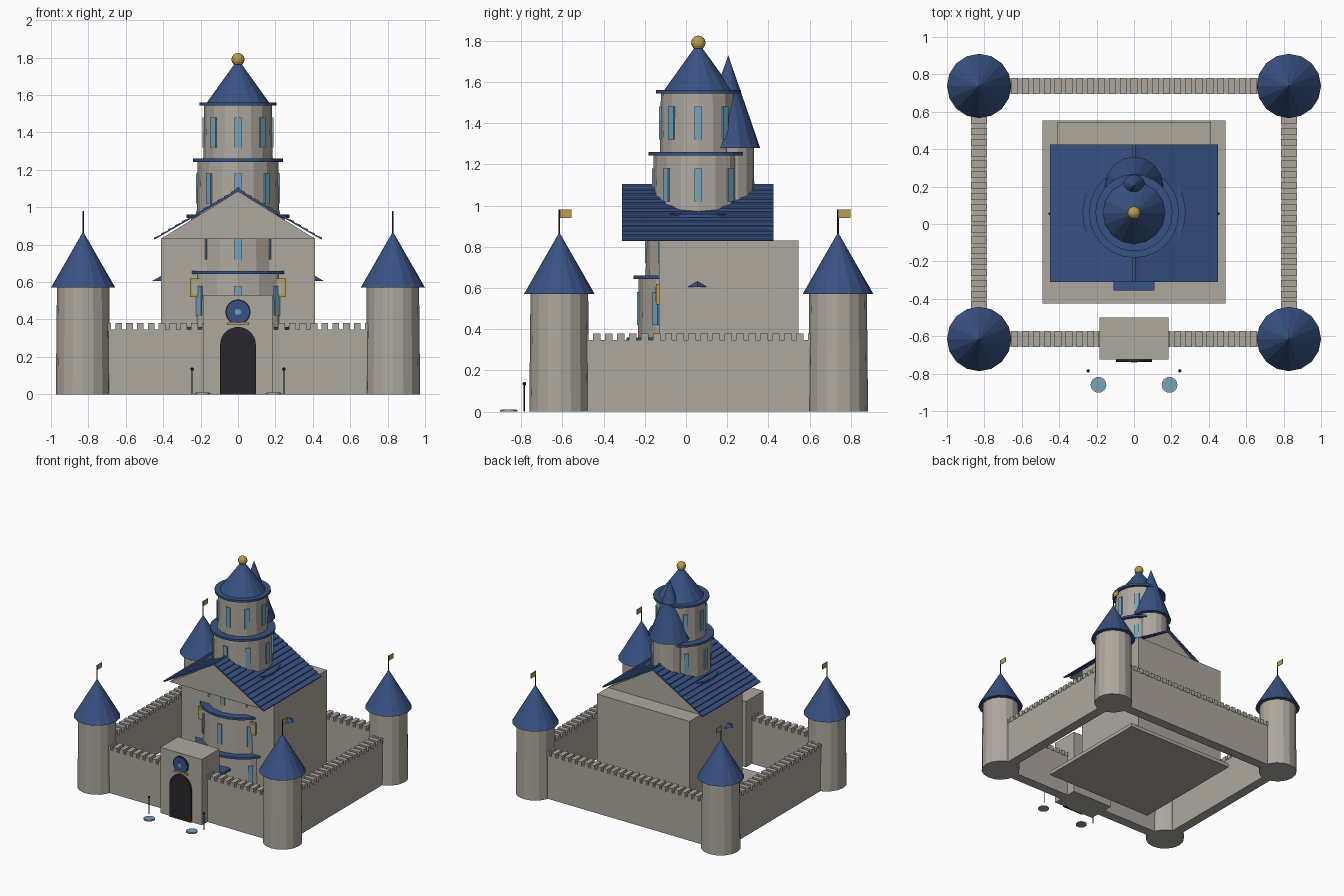
import bpy, bmesh, math
from mathutils import Matrix

if "Cube" in bpy.data.objects:
    bpy.data.objects.remove(bpy.data.objects["Cube"])


def mat(name, c):
    m = bpy.data.materials.new(name)
    m.diffuse_color = (*c, 1)
    m.use_nodes = True
    m.node_tree.nodes["Principled BSDF"].inputs["Base Color"].default_value = m.diffuse_color
    return m


STONE = mat("stone", (0.42, 0.39, 0.34))
BLUE = mat("roof_blue", (0.04, 0.085, 0.23))
GLASS = mat("glass", (0.17, 0.38, 0.52))
GOLD = mat("gold", (0.5, 0.34, 0.07))
DARK = mat("dark", (0.02, 0.02, 0.025))


def finish(name, bm, m):
    bmesh.ops.recalc_face_normals(bm, faces=bm.faces[:])
    me = bpy.data.meshes.new(name)
    bm.to_mesh(me)
    bm.free()
    me.materials.append(m)
    ob = bpy.data.objects.new(name, me)
    bpy.context.collection.objects.link(ob)
    return ob


def add_box(bm, x0, x1, y0, y1, z0, z1):
    M = Matrix.Translation(((x0 + x1) / 2, (y0 + y1) / 2, (z0 + z1) / 2)) @ Matrix.Diagonal(
        (x1 - x0, y1 - y0, z1 - z0, 1))
    bmesh.ops.create_cube(bm, size=1, matrix=M)


def box(name, m, *b):
    bm = bmesh.new()
    add_box(bm, *b)
    return finish(name, bm, m)


def cone(name, m, x, y, z0, z1, r0, r1, n=16, rot=Matrix()):
    bm = bmesh.new()
    M = Matrix.Translation((x, y, (z0 + z1) / 2)) @ rot
    bmesh.ops.create_cone(bm, cap_ends=True, segments=n, radius1=r0, radius2=r1,
                          depth=z1 - z0, matrix=M)
    return finish(name, bm, m)


def ball(name, m, x, y, z, r, n=12):
    bm = bmesh.new()
    bmesh.ops.create_uvsphere(bm, u_segments=n, v_segments=8, radius=r,
                              matrix=Matrix.Translation((x, y, z)))
    return finish(name, bm, m)


def extrude_y(name, m, pts, y0, y1):
    # closed xz profile extruded along y
    bm = bmesh.new()
    f = bm.faces.new([bm.verts.new((x, y0, z)) for x, z in pts])
    g = bmesh.ops.extrude_face_region(bm, geom=[f])["geom"]
    bmesh.ops.translate(bm, vec=(0, y1 - y0, 0),
                        verts=[v for v in g if isinstance(v, bmesh.types.BMVert)])
    return finish(name, bm, m)


XT, YF, YB, CY = 0.828, -0.615, 0.738, 0.06

# corner towers with roofs and flags
for x in (-XT, XT):
    for y in (YF, YB):
        cone("corner_tower", STONE, x, y, 0, 0.58, 0.146, 0.14)
        cone("corner_roof", BLUE, x, y, 0.57, 0.87, 0.172, 0)
        cone("flag_pole", DARK, x, y, 0.85, 0.98, 0.004, 0.004, 6)
        box("flag", GOLD, x - 0.002, x + 0.002, y, y + 0.06, 0.94, 0.98)

# curtain walls with merlons
T, P, W = 0.04, 0.058, 0.036


def wall(along_x, c, a, b):
    bm = bmesh.new()

    def part(s, e, t, z0, z1):
        if along_x:
            add_box(bm, s, e, c - t, c + t, z0, z1)
        else:
            add_box(bm, c - t, c + t, s, e, z0, z1)
    part(a, b, T, 0, 0.347)
    n = int((b - a) / P)
    for i in range(n + 1):
        m = (a + b) / 2 + (i - n / 2) * P
        part(m - W / 2, m + W / 2, T + 0.003, 0.34, 0.38)
    finish("curtain_wall", bm, STONE)


for y in (YF, YB):
    wall(True, y, -0.72, 0.72)
for x in (-XT, XT):
    wall(False, x, -0.5, 0.62)

# gatehouse, arched gate, round window
box("gatehouse", STONE, -0.185, 0.185, -0.725, -0.5, 0, 0.53)


def arch(r, z):
    return [(-r, 0), (r, 0)] + [(r * math.cos(math.pi * i / 16), z + r * math.sin(math.pi * i / 16))
                                for i in range(17)]


extrude_y("gate_arch", DARK, arch(0.095, 0.265), -0.738, -0.71)
RX = Matrix.Rotation(math.pi / 2, 4, 'X')
for nm, m, r, d in (("window_rim", DARK, 0.067, 0.02), ("round_window", BLUE, 0.06, 0.026),
                    ("window_boss", GLASS, 0.016, 0.034)):
    cone(nm, m, 0, -0.724, 0.44 - d / 2, 0.44 + d / 2, r, r, 24, RX)
box("gate_trim", GOLD, -0.06, 0.06, -0.735, -0.72, 0.37, 0.385)

# keep block, plinth and gable
box("plinth", STONE, -0.49, 0.49, -0.425, 0.553, 0, 0.03)
box("keep", STONE, -0.413, 0.413, -0.13, 0.545, 0.02, 0.83)
extrude_y("gable", STONE, [(-0.415, 0.83), (0.415, 0.83), (0, 1.085)], -0.285, 0.405)

# tiled roof: stepped rows on both slopes
ROWS = 12
for s in (-1, 1):
    pts = [(0, 1.1)]
    for i in range(1, ROWS + 1):
        x, z = 0.45 * i / ROWS, 1.1 - 0.265 * i / ROWS
        pts += [(s * x, z + 0.003), (s * x, z - 0.004)]
    pts += [(s * 0.445, 0.828), (0, 1.084)]
    extrude_y("roof_tiles", BLUE, pts, -0.31, 0.425)
box("roof_ridge", BLUE, -0.008, 0.008, -0.31, 0.425, 1.09, 1.105)

# central tower tiers, rings and windows
for k, r in enumerate((0.325, 0.29, 0.252, 0.217, 0.182)):
    z = 0.05 + 0.3 * k
    cone("tower_tier", STONE, 0, CY, 0 if k == 0 else z, z + 0.3, r + 0.004, r)
    cone("tower_ring", BLUE, 0, CY, z + 0.293, z + 0.31, r + 0.024, r + 0.024, 24)
    bm = bmesh.new()
    for i in range(8):
        n = len(bm.verts)
        add_box(bm, -0.018, 0.018, -r - 0.008, -r + 0.02, z + 0.07, z + 0.23)
        bm.verts.ensure_lookup_table()
        bmesh.ops.rotate(bm, verts=bm.verts[n:], cent=(0, 0, 0),
                         matrix=Matrix.Rotation(i * math.pi / 4, 3, 'Z'))
    bmesh.ops.translate(bm, verts=bm.verts[:], vec=(0, CY, 0))
    finish("tower_windows", bm, GLASS)
cone("tower_roof", BLUE, 0, CY, 1.555, 1.775, 0.17, 0.012)
ball("tower_finial", GOLD, 0, CY, 1.79, 0.035)

# rear turret
cone("turret", STONE, 0, 0.205, 0.9, 1.29, 0.128, 0.125)
cone("turret_roof", BLUE, 0, 0.205, 1.28, 1.73, 0.155, 0)

# porch canopy, gold frames, side hoods
box("porch_canopy", BLUE, -0.11, 0.11, -0.355, -0.25, 0.24, 0.26)
for s in (-1, 1):
    x = s * 0.228
    box("gold_frame", GOLD, x - 0.028, x + 0.028, -0.145, -0.125, 0.52, 0.62)
    box("frame_panel", STONE, x - 0.017, x + 0.017, -0.148, -0.14, 0.535, 0.605)
    cone("side_hood", BLUE, s * 0.405, 0.055, 0.605, 0.637, 0.055, 0, 4)
    # ponds and lamps
    cone("pond_rim", STONE, s * 0.19, -0.86, 0, 0.008, 0.042, 0.042, 24)
    cone("pond_water", GLASS, s * 0.19, -0.86, 0, 0.01, 0.036, 0.036, 24)
    cone("lamp_post", DARK, s * 0.245, -0.785, 0, 0.135, 0.003, 0.003, 8)
    ball("lamp", DARK, s * 0.245, -0.785, 0.135, 0.009, 8)
